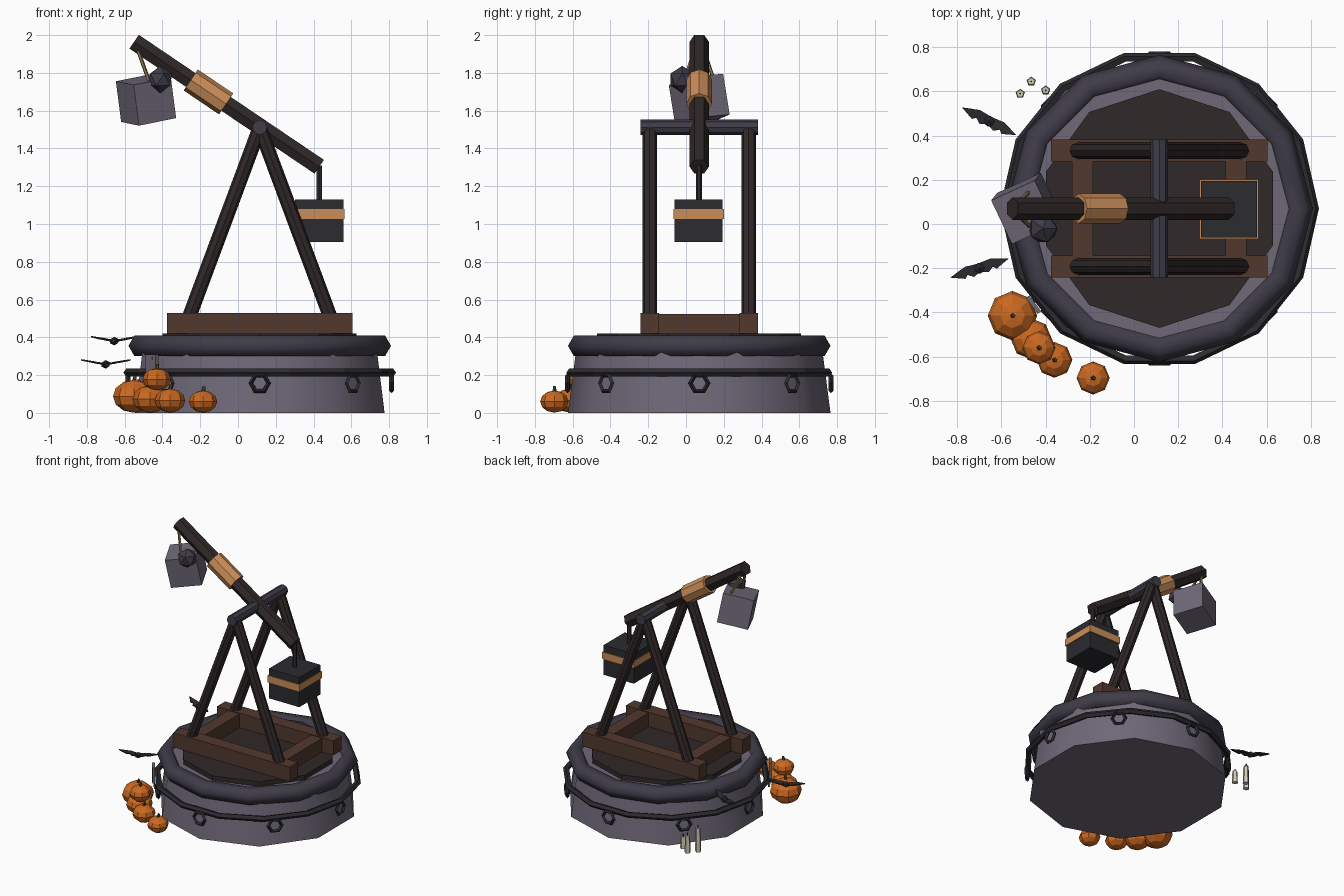
import bpy, math
from mathutils import Vector, Quaternion

if "Cube" in bpy.data.objects:
    bpy.data.objects.remove(bpy.data.objects["Cube"])

CX, CY = 0.115, 0.07      # centre of the stone base
Z = Vector((0, 0, 1))


def mat(name, r, g, b):
    m = bpy.data.materials.new(name)
    m.diffuse_color = (r, g, b, 1)
    m.use_nodes = True
    m.node_tree.nodes["Principled BSDF"].inputs["Base Color"].default_value = m.diffuse_color
    return m


stone = mat("stone", .16, .14, .19)
iron = mat("iron", .05, .045, .065)
black = mat("black_iron", .025, .025, .03)
dark = mat("dark_wood", .03, .021, .021)
brown = mat("brown_wood", .085, .04, .028)
copper = mat("copper", .6, .27, .1)
orange = mat("orange", .6, .14, .015)
stalk = mat("stalk", .05, .07, .02)
rope = mat("rope", .22, .16, .07)
wax = mat("wax", .65, .6, .45)


def finish(name, m, smooth=None):
    o = bpy.context.object
    o.name = name
    o.data.materials.append(m)
    if smooth:
        bpy.ops.object.shade_smooth_by_angle(angle=math.radians(smooth))
    return o


def box(name, c, size, m):
    bpy.ops.mesh.primitive_cube_add(size=1, location=c)
    o = finish(name, m)
    o.scale = size
    return o


def rod(name, p, q, r, n, m, r2=None, smooth=None):
    p, q = Vector(p), Vector(q)
    d = q - p
    bpy.ops.mesh.primitive_cone_add(vertices=n, radius1=r, radius2=r if r2 is None else r2,
                                    depth=d.length, location=(p + q) / 2)
    o = finish(name, m, smooth)
    o.rotation_mode = 'QUATERNION'
    o.rotation_quaternion = Z.rotation_difference(d.normalized())
    return o


def torus(name, c, R, r, n, k, m, rot=(0, 0, 0), smooth=None):
    bpy.ops.mesh.primitive_torus_add(major_radius=R, minor_radius=r, major_segments=n,
                                     minor_segments=k, location=c, rotation=rot)
    return finish(name, m, smooth)


# stone base, rim, platform disc
rod("stone_base", (CX, CY, 0), (CX, CY, .385), .695, 10, stone, .645, smooth=40)
torus("base_rim", (CX, CY, .355), .632, .063, 12, 6, iron, smooth=65)
rod("platform_disc", (CX, CY, .34), (CX, CY, .42), .54, 10, dark)

# chain hoop with hanging links
torus("chain_hoop", (CX, CY, .213), .7, .022, 14, 5, black)
for i in range(8):
    a = i * math.pi / 4
    torus(f"chain_link_{i}", (CX + .697 * math.cos(a), CY + .697 * math.sin(a), .157),
          .047, .013, 6, 4, black, rot=(math.pi / 2, 0, a + math.pi / 2))

# timber frame and A-shaped legs
for s in (-1, 1):
    y = CY + s * .262
    box("frame_rail", (CX, y, .475), (.98, .1, .11), brown)
    box("frame_crossbar", (CX + s * .347, CY, .472), (.095, .46, .104), brown)
    for t in (-1, 1):
        rod("frame_leg", (CX + t * .395, y, .45), (CX, y, 1.51), .038, 8, dark)
rod("axle", (CX, CY - .312, 1.512), (CX, CY + .312, 1.512), .04, 8, iron)

# throwing arm with copper sleeve
A, B = Vector((-.55, CY, 1.965)), Vector((.43, CY, 1.303))
u = (B - A).normalized()
rod("throwing_arm", A, B, .051, 6, dark)
mid = A + u * .475
rod("arm_sleeve", mid - u * .113, mid + u * .113, .067, 8, copper)

# counterweight
rod("weight_hanger", (.43, CY, 1.1), (.43, CY, 1.31), .016, 6, black)
box("counterweight", (.43, CY - .003, 1.017), (.255, .255, .225), black)
box("counterweight_band", (.43, CY - .003, 1.053), (.268, .268, .052), copper)

# hanging stone block, small rock, ropes
block = box("stone_block", (-.487, CY, 1.658), (.22, .22, .22), stone)
block.rotation_mode = 'QUATERNION'
block.rotation_quaternion = (Z.rotation_difference(Vector((-.13, -.16, 1)).normalized())
                             @ Quaternion(Z, math.radians(25)))
bpy.ops.mesh.primitive_ico_sphere_add(subdivisions=1, radius=.072, location=(-.412, -.02, 1.765))
finish("small_rock", iron)
for s in (-1, 1):
    rod("sling_rope", (-.535, CY + s * .02, 1.935), (-.465, CY + s * .085, 1.74), .01, 5, rope)

# pumpkins with stalks
for i, (x, y, z, r) in enumerate([(-.55, -.415, .088, .112), (-.465, -.52, .073, .093),
                                  (-.43, -.56, .178, .075), (-.36, -.615, .065, .081),
                                  (-.185, -.697, .06, .075)]):
    bpy.ops.mesh.primitive_uv_sphere_add(segments=8, ring_count=6, radius=r, location=(x, y, z))
    o = finish(f"pumpkin_{i}", orange)
    o.scale.z = .78
    rod(f"pumpkin_stalk_{i}", (x, y, z + r * .7), (x + .006, y, z + r * .78 + .022),
        .012, 5, stalk, .008)

# candles behind the base
for i, (x, y, h) in enumerate([(-.465, .645, .13), (-.515, .59, .18), (-.4, .605, .09)]):
    rod(f"candle_{i}", (x, y, 0), (x, y, h), .022, 5, wax, .018)
    rod(f"candle_wick_{i}", (x, y, h), (x, y, h + .018), .005, 4, black)

# bats: faceted body with two raised scalloped wings
WING = [(.005, .022), (.06, .026), (.138, 0), (.075, -.026), (.06, -.012), (.035, -.03), (.005, -.018)]


def bat(name, c, angle):
    bpy.ops.mesh.primitive_ico_sphere_add(subdivisions=1, radius=.027, location=c)
    finish(name + "_body", black).scale.z = .85
    for s in (-1, 1):
        me = bpy.data.meshes.new(name + "_wing")
        me.from_pydata([(s * x, y, x * .17) for x, y in WING], [], [tuple(range(len(WING)))])
        o = bpy.data.objects.new(name + "_wing", me)
        bpy.context.collection.objects.link(o)
        me.materials.append(black)
        o.location = c
        o.rotation_euler.z = math.radians(angle)
        sol = o.modifiers.new("thickness", 'SOLIDIFY')
        sol.thickness = .008
        sol.offset = 0


bat("upper_bat", (-.655, .465, .38), -27)
bat("lower_bat", (-.7, -.2, .257), 18)

# small plaque behind the pumpkins with its wooden peg
plaque = box("small_plaque", (-.455, -.365, .25), (.02, .09, .12), stone)
plaque.rotation_euler.z = math.radians(37)
rod("plaque_peg", (-.46, -.34, .12), (-.45, -.38, .3), .008, 5, rope)
